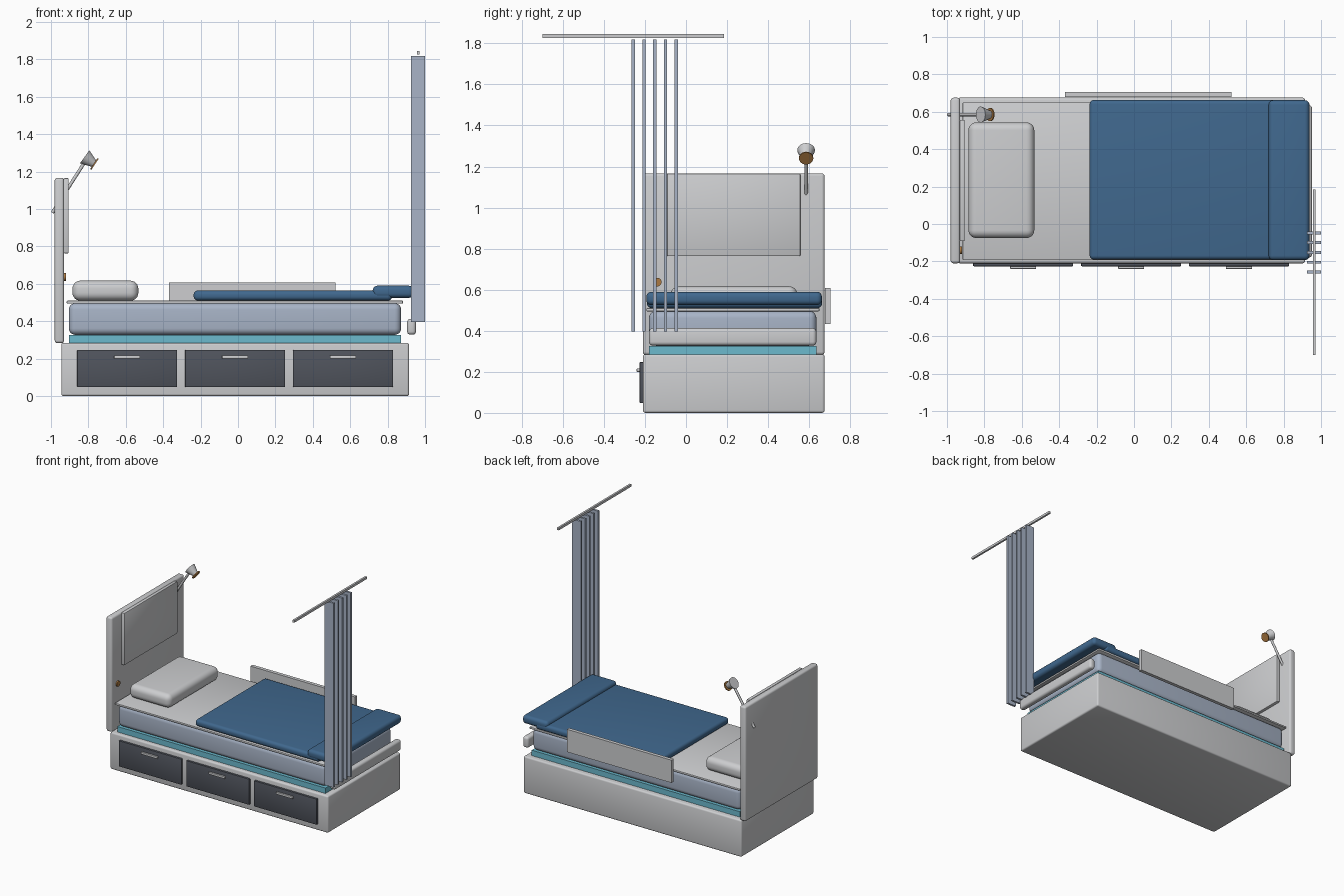
import bpy, math
from mathutils import Vector

if "Cube" in bpy.data.objects:
    bpy.data.objects.remove(bpy.data.objects["Cube"])


def mat(name, r, g, b):
    m = bpy.data.materials.new(name)
    lin = [((c / 255 + 0.055) / 1.055) ** 2.4 for c in (r, g, b)]
    m.diffuse_color = (*lin, 1)
    m.use_nodes = True
    m.node_tree.nodes["Principled BSDF"].inputs["Base Color"].default_value = m.diffuse_color
    return m


PALE = mat("pale_grey", 205, 206, 208)
DARK = mat("dark_slate", 80, 84, 93)
TEAL = mat("teal", 108, 186, 206)
HAZE = mat("pale_blue_grey", 168, 180, 199)
BLUE = mat("deep_blue", 64, 104, 142)
BRASS = mat("warm_brass", 172, 122, 66)


def finish(o, name, m):
    o.name = name
    o.data.name = name
    o.data.materials.append(m)
    bpy.ops.object.shade_smooth_by_angle(angle=math.radians(35))
    return o


def box(name, x, y, z, m, bevel=0.0, seg=3):
    """Box from (min, max) ranges with optional rounded edges."""
    bpy.ops.mesh.primitive_cube_add(size=1)
    o = bpy.context.object
    o.scale = [b - a for a, b in (x, y, z)]
    o.location = [(a + b) / 2 for a, b in (x, y, z)]
    bpy.ops.object.transform_apply(location=False, rotation=False, scale=True)
    if bevel:
        mod = o.modifiers.new("round", 'BEVEL')
        mod.width, mod.segments = bevel, seg
        bpy.ops.object.modifier_apply(modifier="round")
    return finish(o, name, m)


def cone(name, a, b, r1, r2, m, sides=24):
    """Cylinder or cone from point a to point b."""
    a, b = Vector(a), Vector(b)
    bpy.ops.mesh.primitive_cone_add(vertices=sides, radius1=r1, radius2=r2,
                                    depth=(b - a).length, location=(a + b) / 2)
    o = bpy.context.object
    o.rotation_euler = (b - a).to_track_quat('Z', 'Y').to_euler()
    return finish(o, name, m)


# Base with three drawers
box("base", (-0.945, 0.915), (-0.21, 0.675), (0, 0.285), PALE, 0.012)
for i in range(3):
    x0 = -0.86 + i * 0.577
    box(f"drawer_{i + 1}", (x0, x0 + 0.535), (-0.226, -0.205), (0.048, 0.247), DARK, 0.004, 2)
    box(f"drawer_handle_{i + 1}", (x0 + 0.198, x0 + 0.337), (-0.24, -0.224),
        (0.2, 0.217), PALE, 0.003, 2)

# Mattress stack
box("mattress_support", (-0.904, 0.872), (-0.18, 0.635), (0.285, 0.327), TEAL)
box("mattress", (-0.904, 0.872), (-0.18, 0.635), (0.327, 0.497), HAZE, 0.035, 5)
box("sheet", (-0.916, 0.882), (-0.193, 0.65), (0.495, 0.51), PALE, 0.004, 2)
box("pillow", (-0.885, -0.533), (-0.075, 0.543), (0.51, 0.617), PALE, 0.042, 6)

# Blanket and folded end
box("blanket", (-0.237, 0.824), (-0.19, 0.663), (0.511, 0.564), BLUE, 0.022, 5)
box("blanket_fold", (0.72, 0.938), (-0.193, 0.662), (0.525, 0.59), BLUE, 0.025, 5)

# Foot rail and wall-side guard
box("foot_rail", (0.904, 0.952), (-0.18, 0.635), (0.328, 0.413), PALE, 0.018, 4)
box("side_guard", (-0.37, 0.522), (0.678, 0.705), (0.433, 0.608), PALE)

# Headboard, raised panel and call button
box("headboard", (-0.98, -0.93), (-0.21, 0.675), (0.283, 1.167), PALE, 0.014)
box("headboard_panel", (-0.932, -0.905), (-0.092, 0.557), (0.763, 1.165), PALE, 0.006, 2)
cone("call_button", (-0.935, -0.14, 0.637), (-0.92, -0.14, 0.637), 0.021, 0.021, BRASS)

# Reading lamp
ly = 0.585
cone("lamp_arm", (-0.993, ly, 0.98), (-0.815, ly, 1.258), 0.009, 0.009, PALE, 16)
cone("lamp_shade", (-0.82, ly, 1.279), (-0.769, ly, 1.242), 0.043, 0.02, PALE)
cone("lamp_lens", (-0.771, ly, 1.243), (-0.765, ly, 1.239), 0.035, 0.035, BRASS)

# Curtain strips hanging below the track
box("curtain_track", (0.956, 0.971), (-0.70, 0.184), (1.827, 1.845), PALE)
for i in range(5):
    y = -0.257 + i * 0.0525
    box(f"curtain_strip_{i + 1}", (0.925, 1.0), (y - 0.008, y + 0.008), (0.397, 1.818), HAZE)
